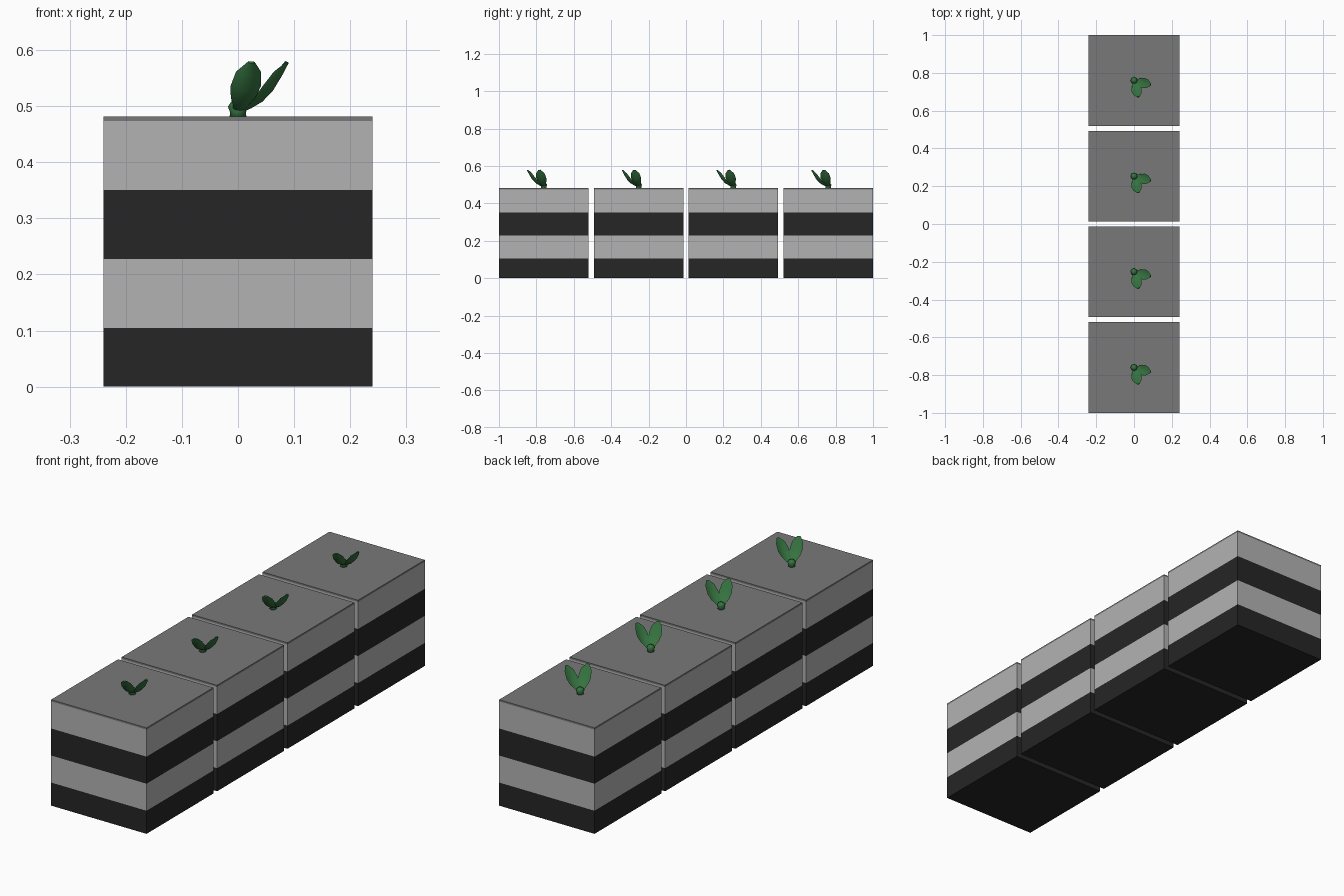
import bpy, bmesh, math
from mathutils import Vector

if "Cube" in bpy.data.objects:
    bpy.data.objects.remove(bpy.data.objects["Cube"])

HALF = 0.24
CENTRES = (-0.76, -0.253, 0.253, 0.76)


def material(name, rgb):
    m = bpy.data.materials.new(name)
    m.diffuse_color = (*rgb, 1)
    m.use_nodes = True
    m.node_tree.nodes["Principled BSDF"].inputs["Base Color"].default_value = m.diffuse_color
    return m


LIGHT = material("light_layer", (0.45, 0.45, 0.45))
DARK = material("dark_layer", (0.02, 0.019, 0.02))
TOP = material("top_layer", (0.19, 0.19, 0.19))
GREEN = material("leaf_green", (0.035, 0.17, 0.05))


def make_object(name, bm, mats, y):
    bmesh.ops.recalc_face_normals(bm, faces=bm.faces)
    me = bpy.data.meshes.new(name)
    bm.to_mesh(me)
    bm.free()
    for m in mats:
        me.materials.append(m)
    ob = bpy.data.objects.new(name, me)
    ob.location.y = y
    bpy.context.collection.objects.link(ob)
    return ob


def loft(bm, rings, mats=None):
    # Skin closed rings of points and cap both ends
    vs = [[bm.verts.new(p) for p in r] for r in rings]
    n = len(vs[0])
    for k in range(len(vs) - 1):
        for i in range(n):
            j = (i + 1) % n
            f = bm.faces.new((vs[k][i], vs[k][j], vs[k + 1][j], vs[k + 1][i]))
            f.material_index = mats[k] if mats else 0
    bm.faces.new(vs[0][::-1]).material_index = mats[0] if mats else 0
    bm.faces.new(vs[-1]).material_index = mats[-1] if mats else 0


def striped_block(name, y):
    bm = bmesh.new()
    levels = (0, 0.105, 0.228, 0.351, 0.474, 0.482)
    square = ((-HALF, -HALF), (HALF, -HALF), (HALF, HALF), (-HALF, HALF))
    loft(bm, [[(a, b, z) for a, b in square] for z in levels], (0, 1, 0, 1, 2))
    make_object(name, bm, (DARK, LIGHT, TOP), y)


def stem(name, y):
    bm = bmesh.new()
    profile = ((0.015, 0.481), (0.014, 0.489), (0.018, 0.499), (0.012, 0.508), (0.004, 0.511))
    loft(bm, [[(r * math.cos(i * math.tau / 8), r * math.sin(i * math.tau / 8), z)
               for i in range(8)] for r, z in profile])
    ob = make_object(name, bm, (GREEN,), y)
    ob.data.shade_smooth()


def leaf(name, y, angle):
    # Cupped blade: outward distance, height, half width along its length
    rows = ((0.004, 0.488, 0.010), (0.024, 0.496, 0.014), (0.045, 0.508, 0.023),
            (0.064, 0.527, 0.028), (0.081, 0.554, 0.023), (0.093, 0.576, 0.007))
    out = Vector((math.cos(angle), math.sin(angle), 0))
    side = Vector((-out.y, out.x, 0))
    up = Vector((0, 0, 1))
    lift = (up * 0.65 - out * 0.76)
    bm = bmesh.new()
    rings = []
    for r, z, w in rows:
        c = out * r + up * z
        t = lift * 0.005
        edge = lift * w * 0.5
        rings.append([c, c + side * w * 0.65 + edge * 0.35, c + side * w + edge,
                      c + side * w * 0.6 + edge * 0.4 + t, c + t,
                      c - side * w * 0.6 + edge * 0.4 + t, c - side * w + edge,
                      c - side * w * 0.65 + edge * 0.35])
    loft(bm, rings)
    ob = make_object(name, bm, (GREEN,), y)
    bpy.context.view_layer.objects.active = ob
    ob.select_set(True)
    bpy.ops.object.shade_smooth_by_angle(angle=math.radians(40))
    ob.select_set(False)


# Row of four striped blocks, each with a two-leaf sprout
for n, y in enumerate(CENTRES, 1):
    striped_block(f"striped_block_{n}", y)
    stem(f"sprout_stem_{n}", y)
    leaf(f"right_leaf_{n}", y, math.radians(-15))
    leaf(f"front_leaf_{n}", y, math.radians(-75))
